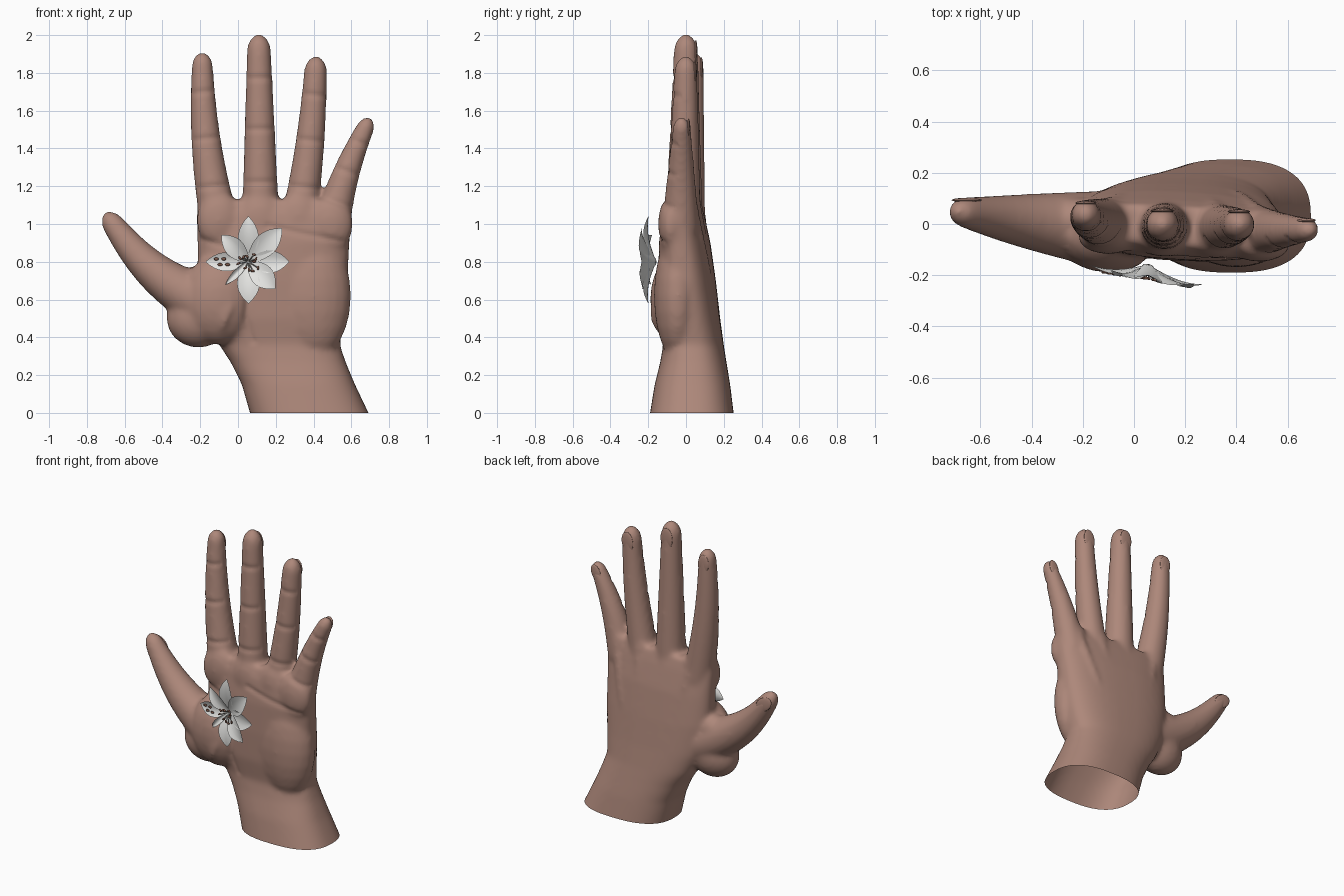
import bpy, bmesh, math
from mathutils import Vector, Matrix

if "Cube" in bpy.data.objects:
    bpy.data.objects.remove(bpy.data.objects["Cube"])


def material(name, rgb):
    m = bpy.data.materials.new(name)
    m.use_nodes = True
    m.diffuse_color = (*rgb, 1)
    m.node_tree.nodes["Principled BSDF"].inputs["Base Color"].default_value = (*rgb, 1)
    return m


SKIN = material("skin", (.42, .245, .195))
WHITE = material("petal white", (.78, .78, .76))
GREY = material("filament grey", (.45, .44, .41))
BROWN = material("anther brown", (.2, .095, .065))


def finish(name, bm, mat):
    bm.normal_update()
    me = bpy.data.meshes.new(name)
    bm.to_mesh(me)
    bm.free()
    me.materials.append(mat)
    me.shade_smooth()
    ob = bpy.data.objects.new(name, me)
    bpy.context.collection.objects.link(ob)
    return ob


def loft(bm, rings):
    """Closed skin over a list of rings of points."""
    rows = [[bm.verts.new(p) for p in ring] for ring in rings]
    n = len(rows[0])
    faces = [bm.faces.new(rows[0][::-1]), bm.faces.new(rows[-1])]
    for a, b in zip(rows, rows[1:]):
        for i in range(n):
            j = (i + 1) % n
            faces.append(bm.faces.new((a[i], a[j], b[j], b[i])))
    bmesh.ops.recalc_face_normals(bm, faces=faces)


def circle(n):
    return [(math.cos(math.tau * k / n), math.sin(math.tau * k / n)) for k in range(n)]


def tube(bm, stations, n=24):
    """Round loft along (point, radius) stations."""
    pts = [Vector(p) for p, r in stations]
    rings = []
    for i, (p, r) in enumerate(stations):
        tangent = pts[min(i + 1, len(pts) - 1)] - pts[max(i - 1, 0)]
        across = Vector((tangent.z, 0, -tangent.x)).normalized()
        depth = tangent.normalized().cross(across)
        rings.append([pts[i] + r * (across * c + depth * s) for c, s in circle(n)])
    loft(bm, rings)


def blob(bm, centre, size, rot=Matrix()):
    mat = Matrix.Translation(centre) @ rot @ Matrix.Diagonal((*size, 1))
    bmesh.ops.create_uvsphere(bm, u_segments=20, v_segments=12, radius=1, matrix=mat)


class Finger:
    """Bowed, tapering finger with a rounded tip."""

    def __init__(self, base, tip, wide, narrow, bow):
        self.base, self.tip = Vector(base), Vector(tip)
        self.wide, self.narrow, self.bow = wide, narrow, bow
        self.axis = self.tip - self.base
        self.side = Vector((self.axis.z, 0, -self.axis.x)).normalized()

    def point(self, t):
        return self.base + self.axis * t + self.side * self.bow * math.sin(math.pi * t)

    def radius(self, t):
        cap = 1.3 * self.narrow
        inset = max(0, 1 - (1 - t) * self.axis.length / cap)
        round_tip = max(.4, math.sqrt(1 - inset * inset))
        return (self.wide + (self.narrow - self.wide) * t) * round_tip

    def build(self, bm, steps=16):
        ts = [1 - (1 - i / steps) ** 1.8 for i in range(steps + 1)]
        tube(bm, [(self.point(t), self.radius(t)) for t in ts])


FINGERS = {
    "index": Finger((-.1, 0, 1), (-.19, .04, 1.91), .103, .053, -.025),
    "middle": Finger((.12, -.01, 1), (.11, 0, 2.003), .1, .061, 0),
    "ring": Finger((.32, -.015, 1), (.415, 0, 1.888), .095, .058, .015),
    "little": Finger((.49, -.03, .98), (.7, -.022, 1.563), .1, .043, -.02),
    "thumb": Finger((-.03, -.03, .52), (-.705, .052, 1.06), .165, .05, -.08),
}
LONG_FINGERS = [f for name, f in FINGERS.items() if name != "thumb"]

# Forearm and palm: rounded sections (height, right edge, left edge, front, back)
PALM = [(-.06, .08, .72, -.2, .26), (.15, .02, .62, -.165, .235), (.27, -.04, .57, -.135, .215),
        (.36, -.1, .54, -.12, .2), (.5, -.17, .56, -.14, .18), (.7, -.21, .58, -.145, .155),
        (.9, -.215, .59, -.14, .125), (1.05, -.22, .605, -.12, .09), (1.13, -.21, .59, -.09, .065)]


def palm_ring(z, x0, x1, y0, y1):
    ring = []
    for c, s in circle(40):
        x = (x0 + x1 + (x1 - x0) * math.copysign(abs(c) ** .78, c)) / 2
        y = (y0 + y1 + (y1 - y0) * math.copysign(abs(s) ** .78, s)) / 2
        ring.append((x, y - .06 * (x - .2) * max(0, z), z))
    return ring


hand = bmesh.new()
loft(hand, [palm_ring(*section) for section in PALM])
for finger in FINGERS.values():
    finger.build(hand)

# Fleshy mounds: thumb ball, thumb root, thumb web, heel of the palm
blob(hand, (-.1, -.05, .6), (.2, .14, .24))
blob(hand, (-.21, -.01, .5), (.17, .125, .155))
blob(hand, (-.22, .02, .68), (.14, .085, .095))
blob(hand, (.4, -.045, .62), (.2, .125, .34))

# Finger pads, knuckles and back tendons
for finger in LONG_FINGERS:
    x, y, z = finger.base
    knuckle = Vector((x, y + .05, z + .08))
    blob(hand, (x, y - .05, z + .02), (.12, .068, .15))
    blob(hand, knuckle, (.07, .047, .1))
    wrist = Vector((.2 + (x - .2) * .45, .125, .5))
    bulge = Vector((0, .015, 0))
    tube(hand, [(wrist, .04), (wrist.lerp(knuckle, .5) + bulge, .04), (knuckle + bulge, .035)], 12)

# Fuse everything into one soft skin
hand_ob = finish("hand", hand, SKIN)
fuse = hand_ob.modifiers.new("fuse", 'REMESH')
fuse.mode = 'VOXEL'
fuse.voxel_size = .013
soften = hand_ob.modifiers.new("soften", 'SMOOTH')
soften.factor = .5
soften.iterations = 15
fused = bpy.data.meshes.new_from_object(hand_ob.evaluated_get(bpy.context.evaluated_depsgraph_get()))
hand_ob.modifiers.clear()
hand_ob.data = fused
fused.materials.clear()
fused.materials.append(SKIN)

# Crease lines of the palm, plus one at every finger joint
CREASES = []
for line in ([(.16, .99), (.33, .95), (.55, .91)],
             [(-.19, .92), (0, .86), (.06, .72), (.04, .5), (.08, .38)]):
    CREASES += [(Vector(a), Vector(b)) for a, b in zip(line, line[1:])]
for finger in LONG_FINGERS:
    for t in (.22, .5, .77):
        p, half = finger.point(t), finger.side * finger.radius(t)
        CREASES.append(((p - half).xz, (p + half).xz))


def crease_depth(co):
    p, nearest = co.xz, 1
    for a, b in CREASES:
        t = max(0, min(1, (p - a).dot(b - a) / (b - a).length_squared))
        nearest = min(nearest, (p - a.lerp(b, t)).length)
    return .007 * math.exp(-(nearest / .016) ** 2)


# Cut the forearm open and press the creases in
bm = bmesh.new()
bm.from_mesh(fused)
bmesh.ops.bisect_plane(bm, geom=bm.verts[:] + bm.edges[:] + bm.faces[:], plane_co=(0, 0, 0),
                       plane_no=(0, 0, 1), clear_inner=True)
bm.normal_update()
for v in bm.verts:
    if v.normal.y < -.35:
        v.co.y += crease_depth(v.co)
bm.to_mesh(fused)
bm.free()
fused.shade_smooth()

# Fingernails
for name, finger in FINGERS.items():
    c, r = finger.point(.9), finger.radius(.9)
    lean = Matrix.Rotation(math.atan2(finger.axis.x, finger.axis.z), 4, 'Y')
    nail = bmesh.new()
    blob(nail, c + Vector((0, r - .012, 0)), (r * .7, .009, r * 1.1), lean)
    finish(name + "_nail", nail, SKIN)

# Flower lying tilted on the palm
CENTRE = Vector((.055, -.158, .8))


def flower_point(reach, angle, side, lift):
    x = reach * math.cos(angle) - side * math.sin(angle)
    z = reach * math.sin(angle) + side * math.cos(angle)
    return CENTRE + Vector((x, -lift - .17 * x, z))


# Petals: length and half width, fanned evenly
PETALS = [(.215, .06), (.25, .06), (.24, .055), (.2, .05), (.225, .05), (.17, .02), (.22, .06), (.2, .06)]
for i, (length, width) in enumerate(PETALS):
    bm = bmesh.new()
    grid = []
    for j in range(11):
        t = j / 10
        half = width * max(.02, math.sin(math.pi * (.06 + .94 * t ** 1.15))) ** .8
        lift = .045 * math.sin(2 * t) + .006 * (i % 2)
        grid.append([bm.verts.new(flower_point(length * t, math.tau * i / len(PETALS), half * s,
                                               lift + .018 * s * s * math.sin(math.pi * t)))
                     for s in (-1, -.5, 0, .5, 1)])
    for a, b in zip(grid, grid[1:]):
        for k in range(4):
            bm.faces.new((a[k], b[k], b[k + 1], a[k + 1]))
    finish(f"petal_{i + 1}", bm, WHITE)

# Stamens with brown anthers, and a few fallen anthers on the right petal
stalks, anthers = bmesh.new(), bmesh.new()
for i in range(11):
    angle, reach = i * 2.4, .03 + .006 * (i % 6)
    path = [flower_point(reach * k, angle, 0, lift) for k, lift in ((.1, 0), (.6, .04), (1, .055))]
    tube(stalks, [(p, .003) for p in path], 6)
    blob(anthers, path[-1], (.011, .006, .006), Matrix.Rotation(-angle * 1.7, 4, 'Y'))
for k in range(4):
    blob(anthers, flower_point(.11 + .02 * k, math.pi, .015 * (-1) ** k, .06), (.013, .005, .008))
finish("stamen_stalks", stalks, GREY)
finish("anthers", anthers, BROWN)
